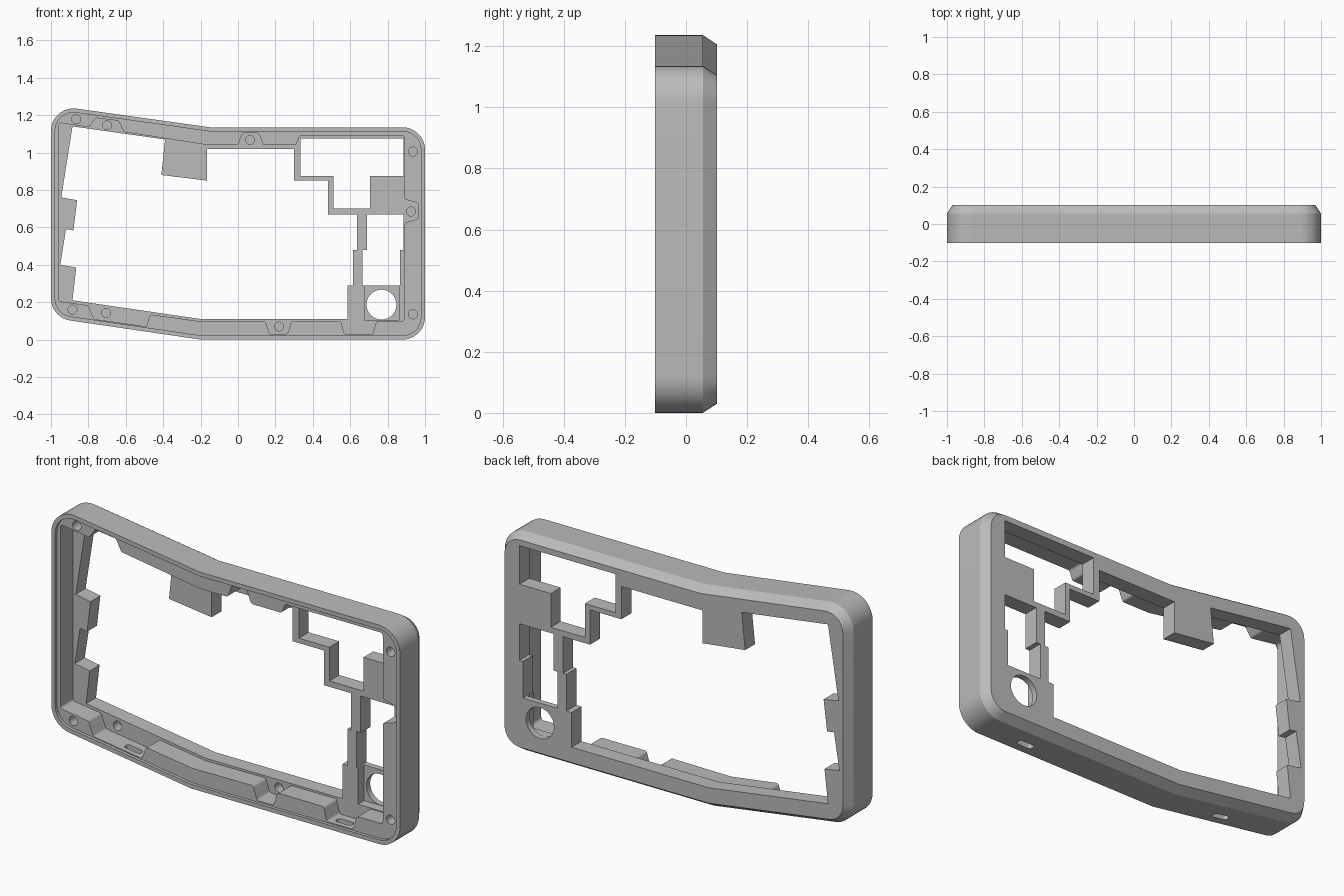
import bpy, bmesh
from math import cos, pi, sin, tan
from mathutils import Matrix, Vector

cube = bpy.data.objects.get("Cube")
if cube:
    bpy.data.objects.remove(cube)

gray = bpy.data.materials.new("light gray plastic")
gray.use_nodes = True
color = (0.5, 0.5, 0.5, 1)
gray.diffuse_color = color
gray.node_tree.nodes["Principled BSDF"].inputs["Base Color"].default_value = color

HOLE = 0.024
FRONT, LEDGE, FLOOR, CHAMFER, BACK = -0.101, -0.085, 0.02, 0.055, 0.101


def offset(points, d):
    """Move every side of a clockwise outline inward by d, with mitred corners."""
    result = []
    for i, (x, z, r) in enumerate(points):
        p = Vector((x, z))
        a = (p - Vector(points[i - 1][:2])).normalized()
        b = (Vector(points[(i + 1) % len(points)][:2]) - p).normalized()
        na, nb = Vector((a.y, -a.x)), Vector((b.y, -b.x))
        q = p + (na + nb) * d / (1 + na.dot(nb))
        result.append((q.x, q.y, max(r - d, 0)))
    return result


def fillet(points, steps=9):
    """Replace each corner that has a radius by an arc."""
    result = []
    for i, (x, z, r) in enumerate(points):
        p = Vector((x, z))
        if r == 0:
            result.append(p)
            continue
        a = (Vector(points[i - 1][:2]) - p).normalized()
        b = (Vector(points[(i + 1) % len(points)][:2]) - p).normalized()
        half = a.angle(b) / 2
        sweep = pi - 2 * half
        center = p + (a + b).normalized() * (r / sin(half))
        u = p + a * (r / tan(half)) - center
        v = p + b * (r / tan(half)) - center
        for k in range(steps + 1):
            t = sweep * k / steps
            result.append(center + (u * sin(sweep - t) + v * sin(t)) / sin(sweep))
    return result


def loft(name, rings):
    """Skin (outline, depth) rings into a closed solid that faces outward."""
    bm = bmesh.new()
    loops = [[bm.verts.new((p[0], y, p[1])) for p in pts] for pts, y in rings]
    for low, high in zip(loops, loops[1:]):
        for i in range(len(low)):
            bm.faces.new((low[i - 1], low[i], high[i], high[i - 1]))
    bm.faces.new(loops[0][::-1])
    bm.faces.new(loops[-1])
    if bm.calc_volume(signed=True) < 0:
        bmesh.ops.reverse_faces(bm, faces=bm.faces)
    mesh = bpy.data.meshes.new(name)
    bm.to_mesh(mesh)
    bm.free()
    mesh.materials.append(gray)
    obj = bpy.data.objects.new(name, mesh)
    bpy.context.collection.objects.link(obj)
    return obj


def prism(name, points, y0, y1):
    return loft(name, [(points, y0), (points, y1)])


def hundredths(points, radius=0):
    return [(x / 100, z / 100, radius) for x, z in points]


def disc(x, z, r, sides=32):
    angles = [2 * pi * k / sides for k in range(sides)]
    return [(x + r * cos(a), z + r * sin(a)) for a in angles]


def cut(target, cutter):
    mod = target.modifiers.new("cut", "BOOLEAN")
    mod.operation, mod.solver, mod.object = "DIFFERENCE", "EXACT", cutter
    bpy.context.view_layer.update()
    graph = bpy.context.evaluated_depsgraph_get()
    mesh = bpy.data.meshes.new_from_object(target.evaluated_get(graph))
    target.modifiers.clear()
    target.data = mesh
    bpy.data.objects.remove(cutter)


# Outer shell with a chamfered back edge
outline = [(-1, 0.117, 0.12), (-1, 1.254, 0.12), (-0.15, 1.135, 0),
           (1, 1.135, 0.12), (1, 0, 0.12), (-0.2, 0, 0)]
outer = fillet(outline)
case = loft("case_frame", [(outer, FRONT), (outer, CHAMFER),
                           (fillet(offset(outline, 0.03)), BACK)])

# Shallow lip around the open front
cut(case, prism("lip", fillet(offset(outline, 0.022)), -0.2, LEDGE))

# Deep cavity, with rounded notches around the mid-wall screws
cavity = hundredths([
    (-96, 20.5), (-96, 116), (-79.5, 113.5), (-76, 118.5), (-64, 117), (-61, 111),
    (-16, 104), (0, 104), (2.5, 110.5), (11, 110.5), (13.5, 104), (31, 104),
    (33, 109), (89, 109), (89, 75), (96.5, 73), (96.5, 64.5), (89, 62.5),
    (89, 10), (74, 10), (72, 2.7), (57, 2.7), (55, 10), (28.5, 10), (26.5, 3),
    (17, 3), (14.5, 10), (-20, 9.7), (-47, 13.5), (-49, 7), (-77, 11), (-80, 18.3)], 0.015)
cut(case, prism("cavity", fillet(cavity, 5), -0.2, FLOOR))

# Large stepped opening through the back plate
opening = hundredths([
    (-88.5, 114), (-39, 107), (-41, 88), (-16.5, 85), (-16.5, 102), (30, 102),
    (30, 85), (48, 85), (48, 67), (63.5, 67), (63.5, 48), (61.5, 48), (61.5, 29),
    (58.5, 29), (58.5, 11), (-20, 11), (-88.5, 21), (-86.5, 38.5), (-95, 40),
    (-92, 59), (-88, 58.4), (-86, 74.5), (-94.5, 76)])
cut(case, prism("opening", fillet(opening), 0, 0.2))

# Two smaller stepped windows
upper = hundredths([(33.5, 107.5), (88.5, 107.5), (88.5, 87.5), (70.5, 87.5),
                    (70.5, 70), (51, 70), (51, 87.5), (33.5, 87.5)])
lower = hundredths([(69, 67), (88.5, 67), (88.5, 48), (86.5, 48),
                    (86.5, 29), (66.5, 29), (66.5, 48), (69, 48)])
for shape in (upper, lower):
    cut(case, prism("window", shape, 0, 0.2))

# Pocket and round hole in the lower corner
pocket = hundredths([(67.5, 10.5), (67.5, 30), (86, 30), (86, 10.5)])
cut(case, prism("pocket", pocket, 0, 0.07))
cut(case, prism("round_hole", disc(0.767, 0.187, 0.08), 0, 0.2))

# Screw holes: corners open on the ledge, the others on the cavity floor
corner_screws = hundredths([(-86.5, 117.8), (-88.5, 16), (93.5, 100.5), (93.5, 13.5)])
floor_screws = hundredths([(-70, 114.6), (-70.5, 14.3), (6.5, 106.7), (22, 7), (92.5, 68.5)])
for screws, depth in ((corner_screws, FLOOR), (floor_screws, 0.07)):
    for x, z, r in screws:
        cut(case, prism("screw_hole", disc(x, z, HOLE), depth - 0.12, depth))

# Rounded slots through the bottom wall
for x in (-0.57, 0.64):
    w, h, r = 0.045, 0.018, 0.012
    shape = [(x - w, -0.04 - h, r), (x - w, -0.04 + h, r),
             (x + w, -0.04 + h, r), (x + w, -0.04 - h, r)]
    slot = prism("slot", fillet(shape, 5), -0.1, 0.09)
    slot.data.transform(Matrix.Rotation(-pi / 2, 4, "X"))
    cut(case, slot)

# Smooth rounded corners, crisp edges
bpy.ops.object.select_all(action="DESELECT")
case.select_set(True)
bpy.context.view_layer.objects.active = case
bpy.ops.object.shade_smooth_by_angle(angle=pi / 7)
